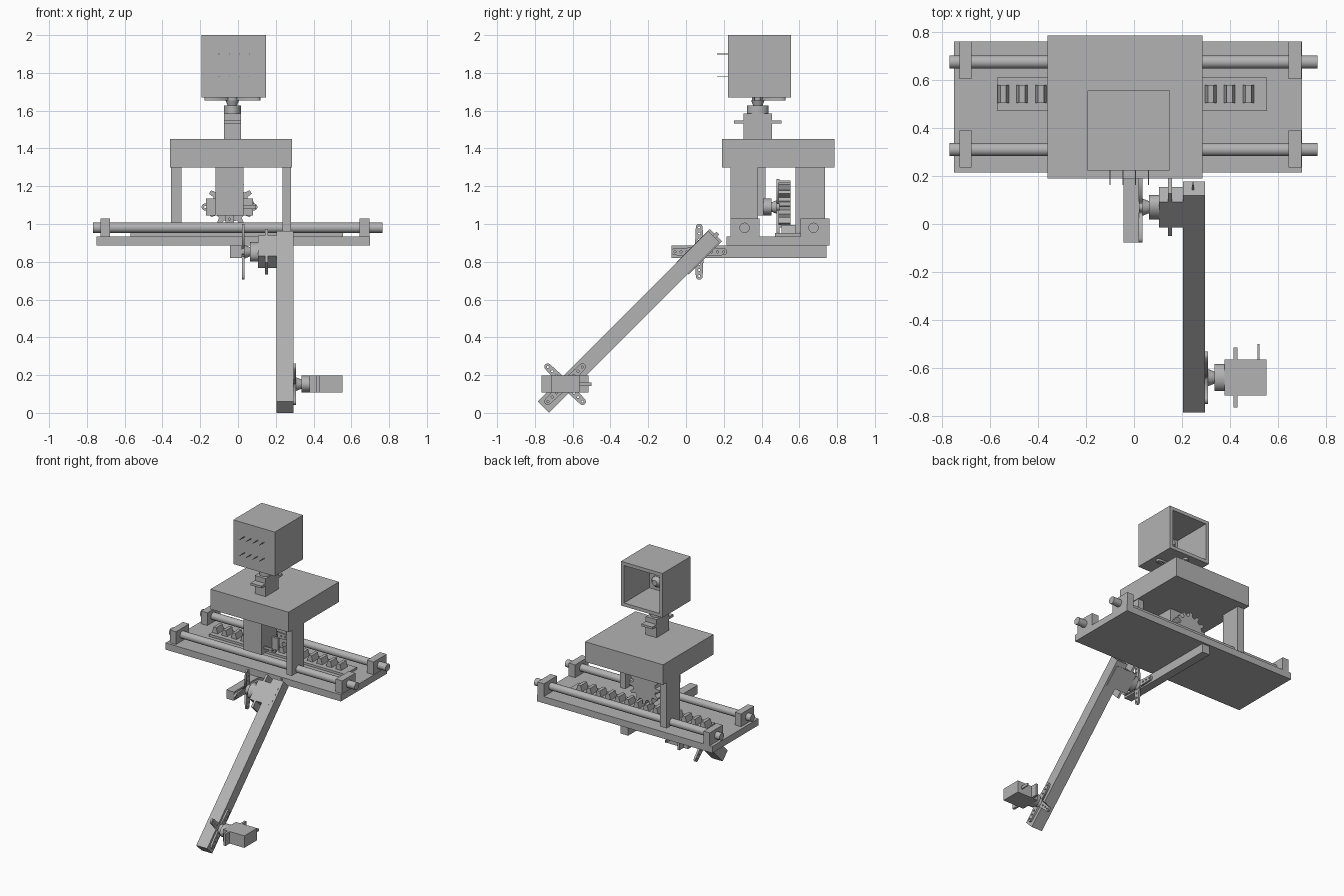
import bpy, bmesh
from math import cos, sin, pi, radians
from mathutils import Matrix, Vector

cube = bpy.data.objects.get("Cube")
if cube:
    bpy.data.objects.remove(cube)

# Single plain grey finish
GREY = (0.45, 0.45, 0.45, 1)
grey = bpy.data.materials.new("plain_grey")
grey.use_nodes = True
grey.diffuse_color = GREY
grey.node_tree.nodes["Principled BSDF"].inputs["Base Color"].default_value = GREY


def add(name, mesh, matrix=Matrix(), smooth=False):
    ob = bpy.data.objects.new(name, mesh)
    bpy.context.scene.collection.objects.link(ob)
    mesh.materials.clear()
    mesh.materials.append(grey)
    ob.matrix_world = matrix
    if smooth:
        bpy.ops.object.select_all(action="DESELECT")
        ob.select_set(True)
        bpy.context.view_layer.objects.active = ob
        bpy.ops.object.shade_smooth_by_angle(angle=radians(35))
    return ob


def finish(bm, name, matrix=Matrix(), smooth=False):
    bmesh.ops.recalc_face_normals(bm, faces=bm.faces)
    mesh = bpy.data.meshes.new(name)
    bm.to_mesh(mesh)
    bm.free()
    return add(name, mesh, matrix, smooth)


def box(name, x, y, z, matrix=Matrix()):
    """Box from (low, high) pairs on each axis."""
    bm = bmesh.new()
    bmesh.ops.create_cube(bm, size=1)
    for v in bm.verts:
        v.co = [(a + b) / 2 + c * (b - a) for (a, b), c in zip((x, y, z), v.co)]
    return finish(bm, name, matrix)


def rod(name, r, z0, z1, matrix, stretch=1.0, r2=None):
    """Cylinder along local z."""
    bm = bmesh.new()
    bmesh.ops.create_cone(bm, cap_ends=True, segments=32, radius1=r,
                          radius2=r if r2 is None else r2, depth=z1 - z0)
    for v in bm.verts:
        v.co.z += (z0 + z1) / 2
        v.co.x *= stretch
    return finish(bm, name, matrix, True)


def prism(name, points, depth, matrix):
    """Flat outline in local xy, extruded along z."""
    bm = bmesh.new()
    face = bm.faces.new([bm.verts.new((x, y, 0)) for x, y in points])
    ext = bmesh.ops.extrude_face_region(bm, geom=[face])["geom"]
    bmesh.ops.translate(bm, vec=(0, 0, depth),
                        verts=[g for g in ext if isinstance(g, bmesh.types.BMVert)])
    return finish(bm, name, matrix)


def frame(origin, long, axis):
    """Local x follows long, local z follows axis."""
    z, x = Vector(axis).normalized(), Vector(long).normalized()
    m = Matrix((x, z.cross(x), z)).transposed().to_4x4()
    m.translation = origin
    return m


def horn(name, angles, matrix):
    """Tapered, drilled arms round a servo axis."""
    curve = bpy.data.curves.new(name, "CURVE")
    curve.dimensions, curve.fill_mode, curve.extrude = "2D", "BOTH", 0.0075

    def loop(points, angle):
        sp = curve.splines.new("POLY")
        sp.points.add(len(points) - 1)
        for p, (x, y) in zip(sp.points, points):
            p.co = (x * cos(angle) - y * sin(angle), x * sin(angle) + y * cos(angle), 0, 1)
        sp.use_cyclic_u = True

    def arc(cx, r, start, end, n):
        return [(cx + r * cos(start + (end - start) * i / n),
                 r * sin(start + (end - start) * i / n)) for i in range(n + 1)]

    for a in map(radians, angles):
        loop([(0.024, -0.023)] + arc(0.13, 0.018, -pi / 2, pi / 2, 10) + [(0.024, 0.023)], a)
        for cx in (0.065, 0.097, 0.129):
            loop(arc(cx, 0.006, 0, 2 * pi * 7 / 8, 7), a)
    tmp = bpy.data.objects.new(name + "_curve", curve)
    bpy.context.scene.collection.objects.link(tmp)
    deps = bpy.context.evaluated_depsgraph_get()
    mesh = bpy.data.meshes.new_from_object(tmp.evaluated_get(deps))
    bpy.data.objects.remove(tmp)
    add(name, mesh, matrix @ Matrix.Translation((0, 0, 0.0775)))


def servo(name, matrix, angles):
    """Small servo: body, mounting tabs, plug, output boss and horn."""
    box(name + "_body", (-0.075, 0.075), (-0.045, 0.045), (-0.175, 0), matrix)
    box(name + "_tabs", (-0.125, 0.125), (-0.045, 0.045), (-0.054, -0.037), matrix)
    box(name + "_plug", (0.07, 0.14), (-0.01, 0.01), (-0.144, -0.136), matrix)
    rod(name + "_boss", 0.045, 0, 0.042, matrix, 1.25)
    rod(name + "_hub", 0.024, 0.04, 0.07, matrix, r2=0.036)
    rod(name + "_cap", 0.03, 0.065, 0.084, matrix)
    horn(name + "_horn", angles, matrix)


# Base plate, support beam and guide rods
box("base_plate", (-0.75, 0.70), (0.215, 0.76), (0.885, 0.935))
box("support_beam", (-0.043, 0.02), (-0.077, 0.745), (0.82, 0.885))
for side, y, block in (("front", 0.31, (0.235, 0.39)), ("rear", 0.675, (0.605, 0.76))):
    rod(side + "_guide_rod", 0.027, -0.768, 0.765, frame((0, y, 0.98), (0, 1, 0), (1, 0, 0)))
    for end, x in (("right", (-0.728, -0.677)), ("left", (0.643, 0.697))):
        box(f"{side}_{end}_rod_block", x, block, (0.935, 1.03))

# Toothed rack
box("rack_strip", (-0.57, 0.555), (0.47, 0.61), (0.935, 0.952))
for i in range(14):
    m = frame((-0.545 + 0.0786 * i, 0.58, 0.95), (1, 0, 0), (0, -1, 0))
    prism("rack_tooth", [(-0.024, 0), (0.024, 0), (0.012, 0.045), (-0.012, 0.045)], 0.075, m)

# Sliding carriage
box("carriage_top", (-0.36, 0.285), (0.19, 0.785), (1.30, 1.45))
box("rear_carriage_leg", (-0.355, -0.30), (0.58, 0.735), (0.955, 1.30))
box("front_carriage_leg", (0.235, 0.28), (0.235, 0.38), (0.955, 1.30))
box("drive_mount", (-0.12, 0.03), (0.235, 0.42), (1.135, 1.30))

# Drive servo and pinion gear
servo("drive_servo", frame((-0.045, 0.41, 1.09), (1, 0, 0), (0, 1, 0)), (0, 90, 180, 270))
TEETH = 12
outline = []
for i in range(TEETH):
    for offset, r in ((-0.3, 0.095), (-0.16, 0.125), (0.16, 0.125), (0.3, 0.095)):
        a = 2 * pi * (i + offset) / TEETH
        outline.append((r * cos(a), r * sin(a)))
prism("pinion_gear", outline, 0.063, frame((-0.04, 0.49, 1.107), (1, 0, 0), (0, 1, 0)))

# Neck servo and open-backed head
servo("neck_servo", frame((-0.03, 0.38, 1.585), (0, 1, 0), (0, 0, 1)), (0, 90, 270))
bm = bmesh.new()
bmesh.ops.create_cube(bm, size=1)
for v in bm.verts:
    v.co = (-0.023 + 0.343 * v.co.x, 0.389 + 0.334 * v.co.y, 1.835 + 0.33 * v.co.z)
bm.normal_update()
back = max(bm.faces, key=lambda f: f.normal.y)
bmesh.ops.inset_region(bm, faces=[back], thickness=0.036)
hollow = bmesh.ops.extrude_face_region(bm, geom=[back])["geom"]
bmesh.ops.translate(bm, vec=(0, -0.298, 0),
                    verts=[g for g in hollow if isinstance(g, bmesh.types.BMVert)])
if back.is_valid:
    bmesh.ops.delete(bm, geom=[back], context="FACES_ONLY")
finish(bm, "head_box")

# Lamps inside the head, with their wire legs through the front
for z in (1.78, 1.90):
    for x in (-0.073, 0.033):
        m = frame((x, 0.25, z), (1, 0, 0), (0, 1, 0))
        rod("lamp", 0.043, 0, 0.05, m)
        rod("lamp_tip", 0.04, 0.05, 0.075, m, r2=0.02)
        for dx in (-0.027, 0.027):
            box("lamp_leg", (x + dx - 0.002, x + dx + 0.002), (0.163, 0.25), (z - 0.002, z + 0.002))

# Slanted arm with a servo at each end
tilt = Matrix.Translation((0, -0.304, 0.482)) @ Matrix.Rotation(radians(45), 4, "X")
box("swing_arm", (0.205, 0.295), (-0.639, 0.639), (-0.042, 0.042), tilt)
cross = (45, 135, 225, 315)
servo("shoulder_servo", frame((0.105, 0.07, 0.853), (0, 1, 1), (-1, 0, 0)), cross)
servo("foot_servo", frame((0.378, -0.64, 0.152), (0, 1, 0), (-1, 0, 0)), cross)
